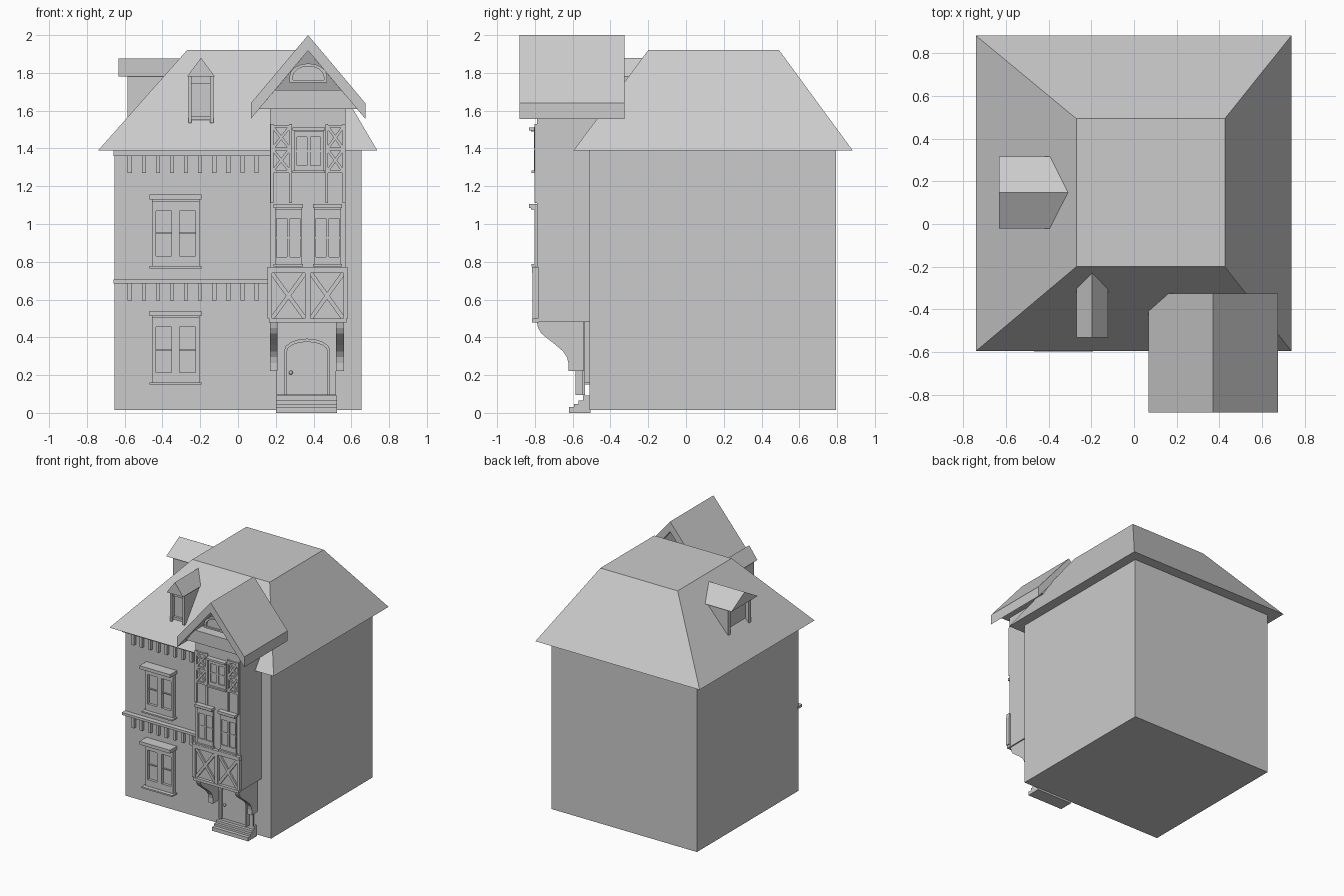
import bpy, bmesh, math

if "Cube" in bpy.data.objects:
    bpy.data.objects.remove(bpy.data.objects["Cube"])

mat = bpy.data.materials.new("stone grey")
mat.diffuse_color = (0.6, 0.6, 0.6, 1)
mat.use_nodes = True
mat.node_tree.nodes["Principled BSDF"].inputs["Base Color"].default_value = mat.diffuse_color


def make(name, solids):
    """One object from solids: (profile, start, end, axis of extrusion)."""
    bm = bmesh.new()
    for pts, a, b, axis in solids:
        def place(p, t):
            return (p[0], t, p[1]) if axis == 'y' else (t, p[0], p[1])
        v0 = [bm.verts.new(place(p, a)) for p in pts]
        v1 = [bm.verts.new(place(p, b)) for p in pts]
        bm.faces.new(v0)
        bm.faces.new(v1[::-1])
        for i in range(len(pts)):
            j = (i + 1) % len(pts)
            bm.faces.new((v0[i], v0[j], v1[j], v1[i]))
    bmesh.ops.recalc_face_normals(bm, faces=bm.faces)
    me = bpy.data.meshes.new(name)
    bm.to_mesh(me)
    bm.free()
    me.materials.append(mat)
    ob = bpy.data.objects.new(name, me)
    bpy.context.collection.objects.link(ob)
    return ob


def box(x0, x1, y0, y1, z0, z1):
    return ([(x0, z0), (x1, z0), (x1, z1), (x0, z1)], y0, y1, 'y')


def bar(p, q, w, y0, y1):
    """Diagonal timber in the facade plane."""
    dx, dz = q[0] - p[0], q[1] - p[1]
    l = math.hypot(dx, dz)
    nx, nz = -dz / l * w / 2, dx / l * w / 2
    return ([(p[0] + nx, p[1] + nz), (q[0] + nx, q[1] + nz),
             (q[0] - nx, q[1] - nz), (p[0] - nx, p[1] - nz)], y0, y1, 'y')


def window(name, x0, x1, z0, z1, y, d, jamb, mid, zp0, zp1, cap):
    """Framed two-leaf window; d frame depth, cap lintel depth."""
    c, t = (x0 + x1) / 2, (z1 - z0) * 0.09
    f = y - d
    zm, o, r = (zp0 + zp1) / 2, jamb * 0.6, y + 0.005
    zt = z1 - t
    make(name, [
        box(x0, x0 + jamb, f, r, z0, zt), box(x1 - jamb, x1, f, r, z0, zt),
        box(c - mid / 2, c + mid / 2, f, r, zp0, zp1),
        box(x0 + jamb, x1 - jamb, f, r, z0, zp0),
        box(x0 + jamb, x1 - jamb, f, r, zp1, zt),
        box(x0 + jamb, x1 - jamb, y - d * 0.6, r, zm - 0.004, zm + 0.004),
        box(x0 + jamb, x1 - jamb, y - d * 0.3, r, zp0, zp1),
        box(x0 - o, x1 + o, y - cap, r, zt + t * 0.25, z1),
        box(x0, x1, y - cap * 0.75, r, zt, zt + t * 0.25),
        box(x0 - o, x1 + o, y - cap * 0.7, r, z0, z0 + 0.012)])


# Main walls
make("house_walls", [box(-0.655, 0.655, -0.51, 0.795, 0.015, 1.395)])

# Truncated hip roof
roof = make("hip_roof", [box(-0.74, 0.737, -0.595, 0.882, 1.39, 1.92)])
for v in roof.data.vertices:
    if v.co.z > 1.5:
        v.co.x = -0.27 if v.co.x < 0 else 0.425
        v.co.y = -0.2 if v.co.y < 0 else 0.493

# String courses with dentil brackets
FY = -0.51
for label, z0, z1 in (("middle", 0.685, 0.705), ("eaves", 1.36, 1.39)):
    solids = [box(-0.66, 0.17, FY - 0.04, FY + 0.01, z0, z1)]
    for i in range(10):
        x = -0.573 + i * 0.0745
        solids.append(box(x - 0.011, x + 0.011, FY - 0.025, FY + 0.01, z0 - 0.09, z0))
    make(label + "_string_course", solids)

# Facade windows
for label, z in (("lower", 0.15), ("upper", 0.765)):
    window(label + "_left_window", -0.455, -0.205, z, z + 0.39, FY, 0.03,
           0.021, 0.042, z + 0.065, z + 0.305, 0.088)

# Projecting bay
BY = -0.79
make("bay", [box(0.17, 0.57, BY, -0.35, 0.48, 1.615)])
for label, x in (("left", 0.195), ("right", 0.402)):
    window("bay_%s_window" % label, x, x + 0.143, 0.775, 1.107, BY, 0.012,
           0.01, 0.016, 0.825, 1.03, 0.04)
window("bay_top_window", 0.298, 0.452, 1.27, 1.51, BY, 0.012,
       0.014, 0.02, 1.31, 1.46, 0.04)

# Half timbered panels
solids = [box(0.155, 0.58, BY - 0.025, BY + 0.01, 0.74, 0.772),
          box(0.165, 0.575, BY - 0.025, BY + 0.01, 0.478, 0.5)]
for x in (0.155, 0.355, 0.558):
    solids.append(box(x, x + (0.03 if x == 0.355 else 0.025), BY - 0.022, BY + 0.01, 0.5, 0.74))
crosses = [(0.18, 0.355, 0.5, 0.74, 0.022), (0.385, 0.558, 0.5, 0.74, 0.022)]
for a, b in ((0.172, 0.285), (0.462, 0.568)):
    crosses.append((a + 0.015, b - 0.015, 1.285, 1.51, 0.015))
    for x in (a, b - 0.015):
        solids.append(box(x, x + 0.015, BY - 0.012, BY + 0.01, 1.11, 1.53))
    for z in (1.27, 1.39, 1.51):
        solids.append(box(a, b, BY - 0.012, BY + 0.01, z, z + 0.015))
for a, b, z0, z1, w in crosses:
    zs = [(z0, z1)] if z0 < 1 else [(z0, 1.39), (1.405, z1)]
    for p, q in zs:
        solids.append(bar((a, p), (b, q), w, BY - 0.014, BY + 0.01))
        solids.append(bar((a, q), (b, p), w, BY - 0.013, BY + 0.01))
make("bay_timbers", solids)

# Curved corbels under the bay
corbel = [(-0.54, 0.48), (-0.79, 0.48), (-0.783, 0.45), (-0.765, 0.42), (-0.735, 0.395),
          (-0.69, 0.36), (-0.65, 0.325), (-0.63, 0.295), (-0.623, 0.265), (-0.623, 0.222),
          (-0.54, 0.222)]
make("corbels", [(corbel, x, x + 0.04, 'x') for x in (0.17, 0.52)])


# Arched door
def arch(x0, x1, z0, zs, zt):
    c, r, n = (x0 + x1) / 2, (x1 - x0) / 2, 8
    return [(x0, z0), (x1, z0)] + [(c + r * math.cos(math.pi * i / n),
                                    zs + (zt - zs) * math.sin(math.pi * i / n)) for i in range(n + 1)]


make("door_backing", [box(0.205, 0.52, -0.55, -0.535, 0.095, 0.48)])
outer = arch(0.244, 0.488, 0.095, 0.33, 0.393)
inner = arch(0.258, 0.474, 0.095, 0.325, 0.376)
rim = [([outer[i], outer[i + 1], inner[i + 1], inner[i]], -0.585, -0.545, 'y')
       for i in range(1, len(outer) - 1)]
rim.append(([outer[-1], outer[0], inner[0], inner[-1]], -0.585, -0.545, 'y'))
make("door_surround", rim)
make("door", [(inner, -0.565, -0.545, 'y')])
bpy.ops.mesh.primitive_uv_sphere_add(segments=10, ring_count=6, radius=0.011,
                                     location=(0.28, -0.573, 0.213))
bpy.context.object.name = "door_knob"
bpy.context.object.data.materials.append(mat)

# Entrance steps
make("steps", [box(0.2, 0.525, y, -0.505, z0, z1) for y, z0, z1 in
               ((-0.62, 0, 0.03), (-0.592, 0.03, 0.047), (-0.57, 0.047, 0.066), (-0.545, 0.066, 0.092))])

# Gable roof over the bay
make("gable_roof", [([(0.068, 1.64), (0.371, 2.0), (0.674, 1.64), (0.674, 1.557),
                      (0.371, 1.918), (0.068, 1.557)], -0.882, -0.325, 'y')])
make("gable_base", [([(0.112, 1.61), (0.63, 1.61), (0.545, 1.71), (0.197, 1.71)],
                     -0.83, -0.345, 'y')])
tri = make("gable_recess", [([(0.197, 1.71), (0.545, 1.71), (0.371, 1.918)], -0.74, -0.4, 'y')])
for v in tri.data.vertices:
    if v.co.z > 1.8:
        v.co.y += -0.08 if v.co.y < -0.6 else 0.05
g_out = arch(0.272, 0.472, 1.75, 1.78, 1.85)
g_in = arch(0.29, 0.454, 1.762, 1.78, 1.835)
make("gable_window_frame", [([g_out[i], g_out[(i + 1) % len(g_out)],
                              g_in[(i + 1) % len(g_in)], g_in[i]], -0.825, -0.74, 'y')
                            for i in range(len(g_out))])
make("gable_window_pane", [(g_in, -0.81, -0.74, 'y')])

# Front dormer
make("front_dormer_roof", [([(-0.27, 1.78), (-0.122, 1.78), (-0.196, 1.88)], -0.532, -0.22, 'y')])
make("front_dormer_walls", [
    box(-0.255, -0.137, -0.465, -0.29, 1.55, 1.78),
    box(-0.262, -0.245, -0.5, -0.3, 1.535, 1.78), box(-0.147, -0.13, -0.5, -0.3, 1.535, 1.78),
    box(-0.245, -0.147, -0.485, -0.3, 1.74, 1.78), box(-0.245, -0.147, -0.485, -0.45, 1.55, 1.57)])

# Side dormer
make("side_dormer_roof", [([(-0.02, 1.78), (0.317, 1.78), (0.148, 1.876)], -0.632, -0.3, 'x')])
make("side_dormer_walls", [
    box(-0.555, -0.38, 0.02, 0.275, 1.56, 1.78),
    box(-0.585, -0.39, 0.0, 0.03, 1.54, 1.78), box(-0.585, -0.39, 0.265, 0.295, 1.54, 1.78),
    box(-0.575, -0.4, 0.03, 0.265, 1.745, 1.78)])
